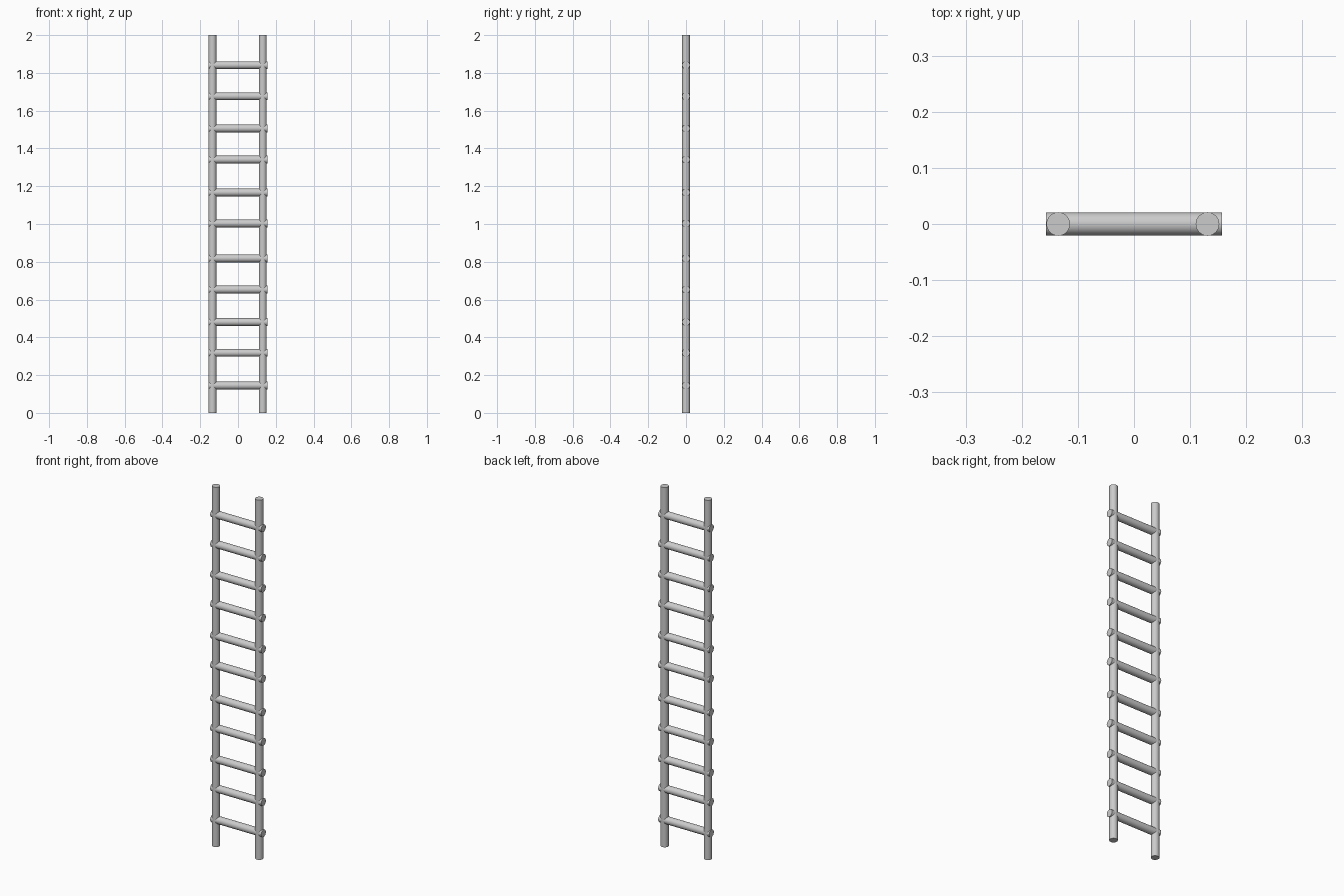
import bpy, math

if "Cube" in bpy.data.objects:
    bpy.data.objects.remove(bpy.data.objects["Cube"])

RADIUS = 0.021


def rod(name, loc, length, radius, rot=(0, 0, 0)):
    bpy.ops.mesh.primitive_cylinder_add(vertices=32, radius=radius, depth=length,
                                        location=loc, rotation=rot)
    obj = bpy.context.object
    obj.name = name
    bpy.ops.object.shade_smooth_by_angle(angle=math.radians(40))
    return obj


# Upright rails
rod("left_rail", (-0.135, 0, 1), 2.0, RADIUS)
rod("right_rail", (0.131, 0, 1), 2.0, RADIUS)

# Rungs, slightly uneven spacing
heights = [0.145, 0.318, 0.481, 0.653, 0.818, 1.003, 1.167, 1.341, 1.506, 1.676, 1.841]
for i, z in enumerate(heights, 1):
    rod(f"rung_{i:02d}", (0, 0, z), 0.314, 0.0205, (0, math.pi / 2, 0))
